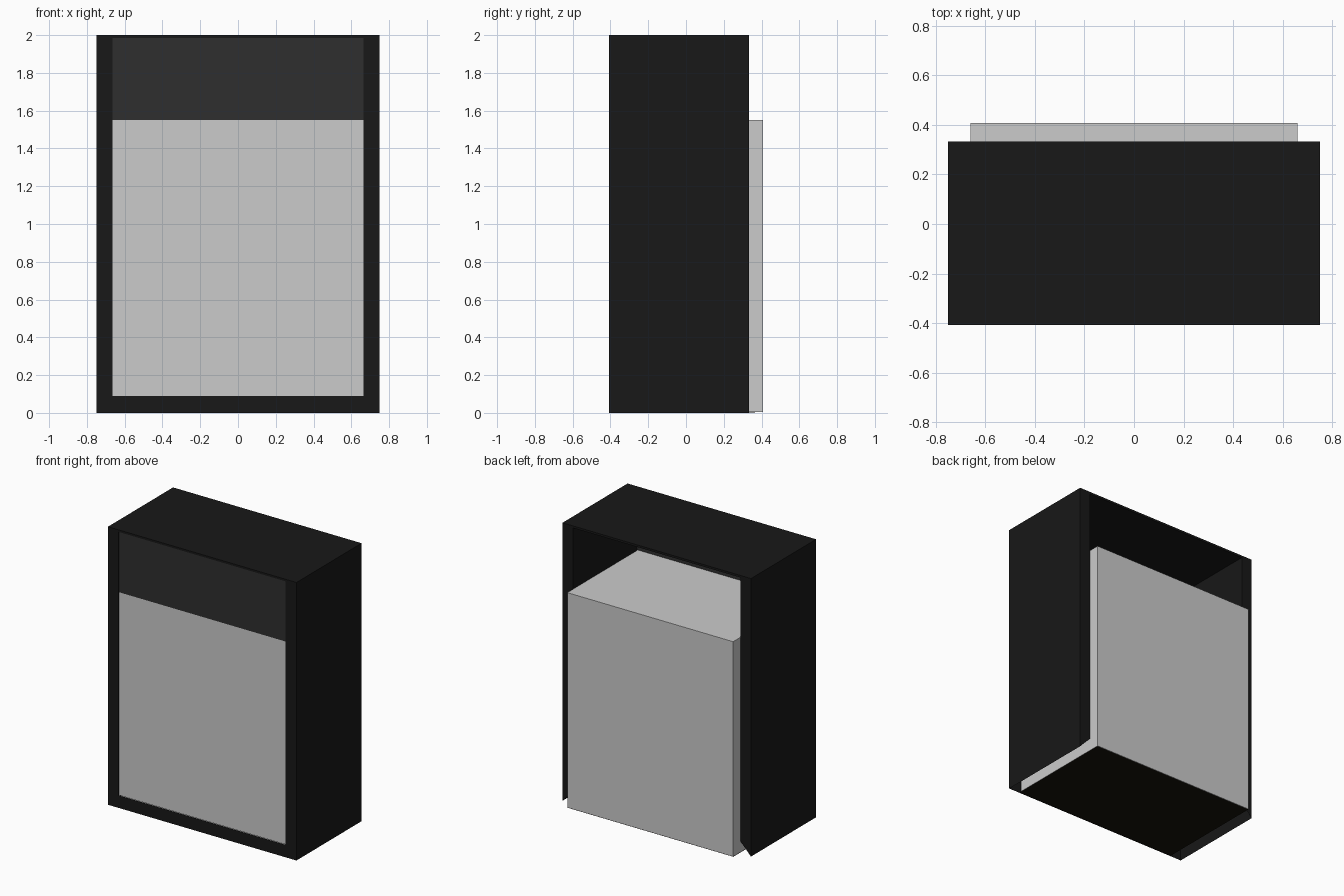
import bpy, bmesh

if "Cube" in bpy.data.objects:
    bpy.data.objects.remove(bpy.data.objects["Cube"])


def material(name, rgb):
    m = bpy.data.materials.new(name)
    m.diffuse_color = (*rgb, 1)
    m.use_nodes = True
    m.node_tree.nodes["Principled BSDF"].inputs["Base Color"].default_value = m.diffuse_color
    return m


black = material("black", (0.009, 0.009, 0.009))
charcoal = material("charcoal", (0.028, 0.028, 0.028))
underside = material("dark_brown", (0.008, 0.006, 0.003))


def finish(bm, name, mat=None):
    bmesh.ops.recalc_face_normals(bm, faces=bm.faces)
    me = bpy.data.meshes.new(name)
    bm.to_mesh(me)
    bm.free()
    ob = bpy.data.objects.new(name, me)
    bpy.context.collection.objects.link(ob)
    if mat:
        me.materials.append(mat)
    return ob


def box(name, x0, x1, y0, y1, z0, z1, mat=None):
    bm = bmesh.new()
    bmesh.ops.create_cube(bm, size=1)
    for v in bm.verts:
        v.co = ((x0 + x1) / 2 + v.co.x * (x1 - x0),
                (y0 + y1) / 2 + v.co.y * (y1 - y0),
                (z0 + z1) / 2 + v.co.z * (z1 - z0))
    return finish(bm, name, mat)


FRONT, BACK = -0.407, 0.333
outer = [(-0.75, 0), (-0.75, 2), (0.75, 2), (0.75, 0)]
inner = [(-0.665, 0.09), (-0.665, 1.985), (0.665, 1.985), (0.665, 0.09)]

# Hollow surround: mitred front frame, open underneath, mitred rear lips
bm = bmesh.new()
of, ob_, inf, inb = [[bm.verts.new((x, y, z)) for x, z in prof]
                     for prof, y in ((outer, FRONT), (outer, BACK),
                                     (inner, FRONT), (inner, BACK))]
for i in range(3):
    for a, b in ((of, ob_), (inf, inb), (of, inf), (ob_, inb)):
        bm.faces.new((a[i], a[i + 1], b[i + 1], b[i]))
bm.faces.new((of[3], of[0], inf[0], inf[3]))  # kick strip
finish(bm, "surround", black)

# Grey cabinet body: two halves meeting at the front seam
box("cabinet_body", -0.66, 0.66, -0.39, 0.407, 0.004, 1.55)
for name, x0, x1 in (("left_door", -0.664, -0.01), ("right_door", -0.01, 0.664)):
    box(name, x0, x1, -0.403, -0.39, 0.09, 1.55)

# Upper front panel
box("upper_panel", -0.665, 0.665, -0.403, -0.395, 1.55, 1.985, charcoal)

# Base plate with inset outline
bm = bmesh.new()
bmesh.ops.create_grid(bm, x_segments=1, y_segments=1, size=1)
for v in bm.verts:
    v.co = (v.co.x * 0.66, v.co.y * 0.405, 0.002)
bmesh.ops.inset_individual(bm, faces=bm.faces[:], thickness=0.09, depth=0.002)
for v in bm.verts:
    v.co.z = 0.0 if abs(v.co.x) < 0.65 else 0.002
finish(bm, "base_plate", underside)
